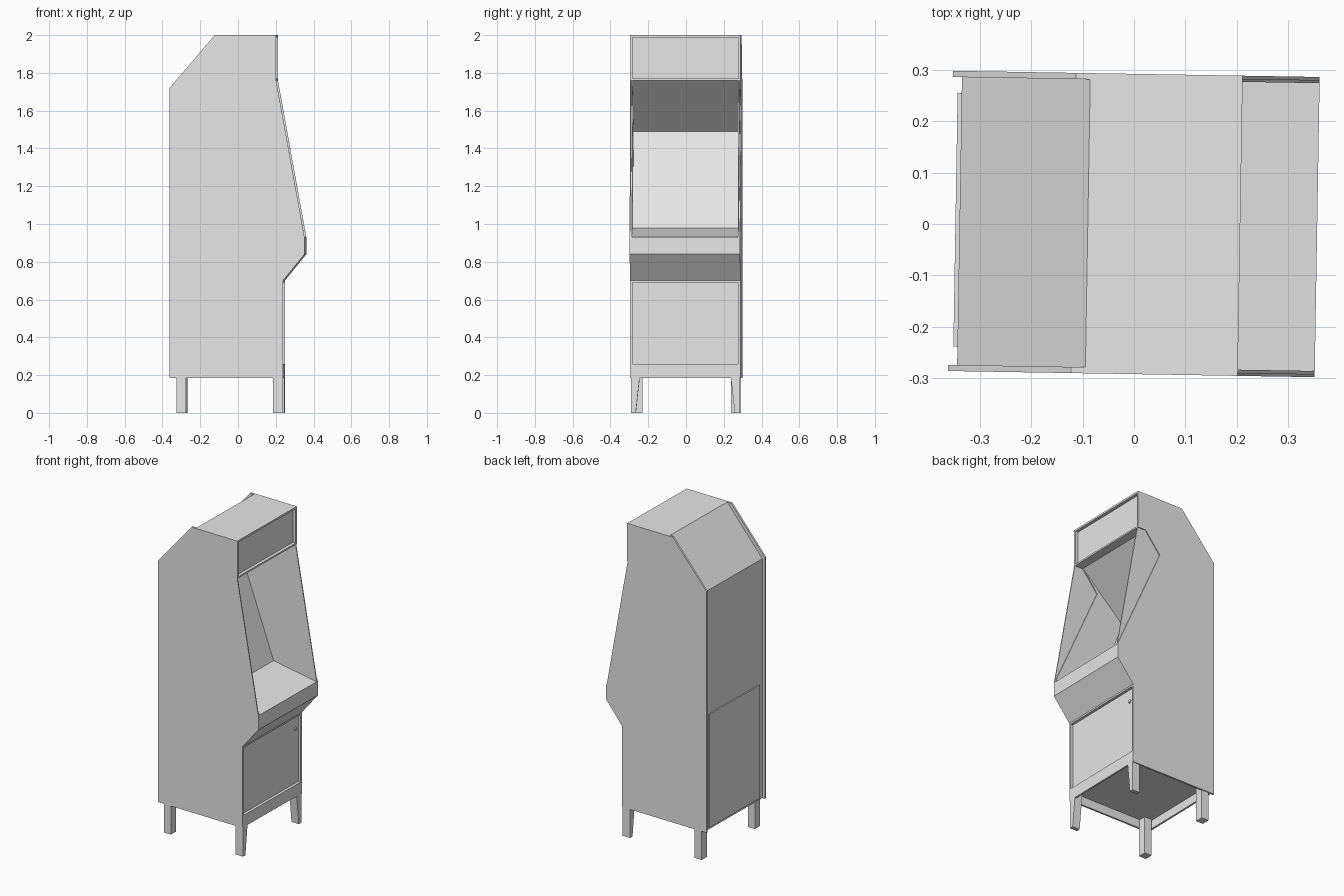
import bpy, bmesh, math
from mathutils import Matrix, Vector

if "Cube" in bpy.data.objects:
    bpy.data.objects.remove(bpy.data.objects["Cube"])

TURN = Matrix.Rotation(-0.0168, 4, 'Z')   # the cabinet stands very slightly turned
HALF = 0.2925                             # half width over the side panels
SKIN = 0.006                              # thickness of one side panel layer
INNER = HALF - 2 * SKIN

paint = bpy.data.materials.new("light_grey")
paint.use_nodes = True
paint.diffuse_color = (0.8, 0.8, 0.8, 1)
paint.node_tree.nodes["Principled BSDF"].inputs["Base Color"].default_value = (0.8, 0.8, 0.8, 1)


def finish(name, bm):
    bmesh.ops.recalc_face_normals(bm, faces=bm.faces)
    bm.transform(TURN)
    mesh = bpy.data.meshes.new(name)
    bm.to_mesh(mesh)
    bm.free()
    mesh.materials.append(paint)
    obj = bpy.data.objects.new(name, mesh)
    bpy.context.collection.objects.link(obj)
    return obj


def extrude_profile(name, points, y0, y1):
    """Extrude an x-z outline from y0 to y1."""
    bm = bmesh.new()
    face = bm.faces.new([bm.verts.new((x, y0, z)) for x, z in points])
    ext = bmesh.ops.extrude_face_region(bm, geom=[face])["geom"]
    bmesh.ops.translate(bm, vec=(0, y1 - y0, 0),
                        verts=[g for g in ext if isinstance(g, bmesh.types.BMVert)])
    return finish(name, bm)


def box(name, x0, x1, y0, y1, z0, z1):
    return extrude_profile(name, [(x0, z0), (x1, z0), (x1, z1), (x0, z1)], y0, y1)


# Cabinet body: back, sloped top rear, marquee recess, screen, control shelf, door recess, open base
extrude_profile("cabinet_body", [
    (-0.328, 0.24), (-0.328, 0.185), (-0.340, 0.185), (-0.340, 1.708),
    (-0.090, 2.0), (0.207, 2.0), (0.207, 1.988), (0.187, 1.988),
    (0.187, 1.770), (0.207, 1.770), (0.207, 1.76), (0.15, 1.76),
    (-0.14, 1.49), (0.05, 0.98), (0.357, 0.93), (0.357, 0.84),
    (0.243, 0.70), (0.243, 0.69), (0.225, 0.69), (0.225, 0.26),
    (0.243, 0.26), (0.243, 0.185), (0.231, 0.185), (0.231, 0.24),
], -INNER, INNER)

# Side panels: a full layer with a layer cut back beside the screen; same way round on both sides
lower = [(-0.358, 0.185), (0.243, 0.185), (0.243, 0.70), (0.357, 0.84), (0.357, 0.93)]
upper = [(0.207, 1.76), (0.207, 2.0), (-0.118, 2.0), (-0.358, 1.72)]
cut = [(0.045, 1.63), (0.15, 1.76)]
for side, y in (("right", -HALF), ("left", INNER)):
    extrude_profile(f"side_panel_{side}", lower + upper, y, y + SKIN)
    extrude_profile(f"side_panel_cutback_{side}", lower + cut + upper, y + SKIN, y + 2 * SKIN)

# Front door leaf and its small round lock
box("front_door", 0.222, 0.229, -INNER + 0.003, INNER - 0.003, 0.265, 0.687)
bm = bmesh.new()
bmesh.ops.create_cone(bm, cap_ends=True, segments=12, radius1=0.011, radius2=0.011, depth=0.008,
                      matrix=Matrix.Translation((0.231, 0.245, 0.61)) @ Matrix.Rotation(math.pi / 2, 4, 'Y'))
finish("door_lock", bm)

# Rear access door
box("rear_door", -0.348, -0.338, -0.245, 0.25, 0.20, 0.92)

# Legs: straight at the back, tapered towards the outside at the front
for end, x0, x1, foot in (("back", -0.320, -0.270, 0.235), ("front", 0.191, 0.243, 0.262)):
    for side, s in (("left", 1), ("right", -1)):
        bm = bmesh.new()
        rings = []
        for z, inner in ((0.0, foot), (0.245, 0.235)):
            rings.append([bm.verts.new((x, s * y, z)) for x, y in
                          ((x0, inner), (x1, inner), (x1, 0.2865), (x0, 0.2865))])
        bm.faces.new(rings[0])
        bm.faces.new(rings[1])
        for i in range(4):
            j = (i + 1) % 4
            bm.faces.new((rings[0][i], rings[0][j], rings[1][j], rings[1][i]))
        finish(f"leg_{end}_{side}", bm)
